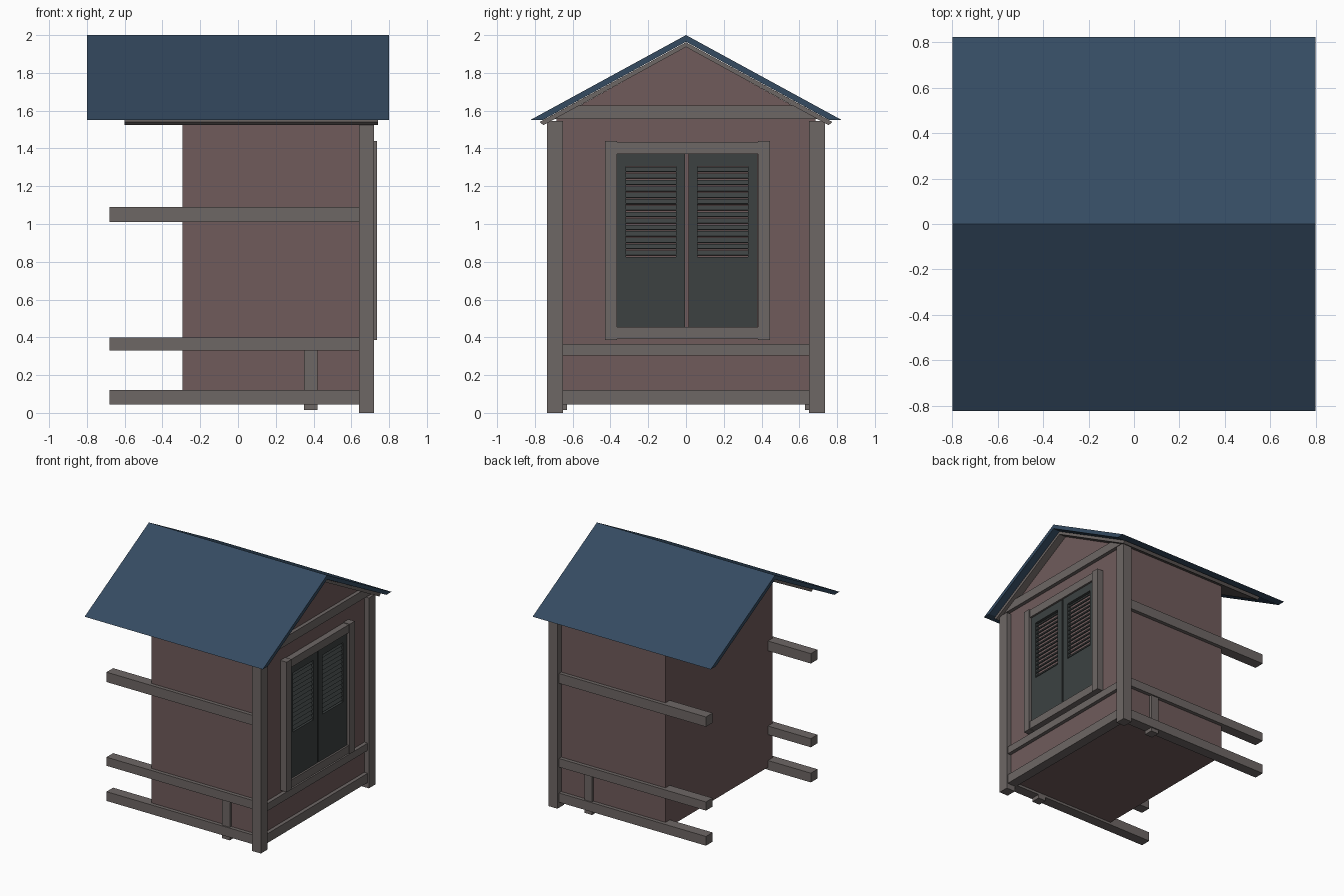
import bpy, bmesh, math
from mathutils import Matrix

if "Cube" in bpy.data.objects:
    bpy.data.objects.remove(bpy.data.objects["Cube"])


def material(name, rgb):
    m = bpy.data.materials.new(name)
    m.diffuse_color = (*rgb, 1)
    m.use_nodes = True
    m.node_tree.nodes["Principled BSDF"].inputs["Base Color"].default_value = m.diffuse_color
    return m


ROOF = material("slate_blue", (0.035, 0.07, 0.12))
WALL = material("dusty_red", (0.16, 0.105, 0.105))
TRIM = material("weathered_grey", (0.155, 0.135, 0.13))
DARK = material("dark_green_grey", (0.045, 0.053, 0.053))


def finish(bm, name, mat):
    bmesh.ops.recalc_face_normals(bm, faces=bm.faces)
    me = bpy.data.meshes.new(name)
    bm.to_mesh(me)
    bm.free()
    me.materials.append(mat)
    ob = bpy.data.objects.new(name, me)
    bpy.context.collection.objects.link(ob)
    return ob


def add_box(bm, x, y, z, tilt=0):
    c = [(a + b) / 2 for a, b in (x, y, z)]
    s = [abs(b - a) for a, b in (x, y, z)]
    m = Matrix.Translation(c) @ Matrix.Rotation(tilt, 4, 'Y') @ Matrix.Diagonal((*s, 1))
    bmesh.ops.create_cube(bm, size=1, matrix=m)


def box(name, mat, x, y, z):
    bm = bmesh.new()
    add_box(bm, x, y, z)
    return finish(bm, name, mat)


def extrude_x(name, mat, profile, x0, x1):
    """Extrude a (y, z) profile along x."""
    bm = bmesh.new()
    f = bm.faces.new([bm.verts.new((x0, y, z)) for y, z in profile])
    r = bmesh.ops.extrude_face_region(bm, geom=[f])
    vs = [v for v in r["geom"] if isinstance(v, bmesh.types.BMVert)]
    bmesh.ops.translate(bm, verts=vs, vec=(x1 - x0, 0, 0))
    return finish(bm, name, mat)


# Roof shell and the grey boarding below it
extrude_x("roof", ROOF, [(-0.825, 1.55), (0, 2), (0.825, 1.55),
                         (0.76, 1.55), (0, 1.965), (-0.76, 1.55)], -0.8, 0.8)
extrude_x("roof_boarding", TRIM, [(-0.775, 1.54), (0, 1.962), (0.775, 1.54),
                                  (0.755, 1.523), (0, 1.937), (-0.755, 1.523)], -0.6, 0.74)

# House body with gable
extrude_x("house_body", WALL, [(-0.685, 0.065), (0.685, 0.065), (0.685, 1.56),
                               (0, 1.938), (-0.685, 1.56)], -0.295, 0.68)

# Corner posts, side rails and short studs on both sides
for s, side in ((-1, "front"), (1, "back")):
    box(side + "_corner_post", TRIM, (0.64, 0.72), (s * 0.65, s * 0.735), (0, 1.545))
    box(side + "_stud", TRIM, (0.35, 0.42), (s * 0.63, s * 0.705), (0.015, 0.34))
    for label, z in (("lower", (0.045, 0.12)), ("middle", (0.33, 0.40)), ("upper", (1.01, 1.09))):
        box(f"{side}_{label}_rail", TRIM, (-0.68, 0.65), (s * 0.63, s * 0.715), z)

# Cross beams on the gable wall
for label, w, z in (("sill", 0.65, (0.045, 0.12)), ("middle", 0.65, (0.305, 0.365))):
    box(label + "_cross_beam", TRIM, (0.63, 0.71), (-w, w), z)
extrude_x("gable_tie_beam", TRIM, [(-0.70, 1.557), (0.70, 1.557), (0.575, 1.627), (-0.575, 1.627)],
          0.64, 0.71)

# Window frame
box("window_left_jamb", TRIM, (0.67, 0.737), (-0.428, -0.365), (0.385, 1.44))
box("window_right_jamb", TRIM, (0.67, 0.737), (0.38, 0.445), (0.385, 1.44))
box("window_head", TRIM, (0.67, 0.73), (-0.365, 0.38), (1.37, 1.435))
box("window_sill", TRIM, (0.67, 0.73), (-0.365, 0.38), (0.39, 0.455))

# Louvred shutters
for label, y0, y1 in (("left", -0.368, -0.004), ("right", 0.012, 0.378)):
    bm = bmesh.new()
    a, b, x = y0 + 0.05, y1 - 0.05, (0.685, 0.715)
    add_box(bm, x, (y0, a), (0.455, 1.37))
    add_box(bm, x, (b, y1), (0.455, 1.37))
    add_box(bm, x, (a, b), (1.305, 1.37))
    add_box(bm, x, (a, b), (0.455, 0.825))
    for i in range(14):
        z = 0.846 + i * 0.034
        add_box(bm, (0.696, 0.702), (a, b), (z - 0.014, z + 0.014), math.radians(-30))
    finish(bm, label + "_shutter", DARK)
